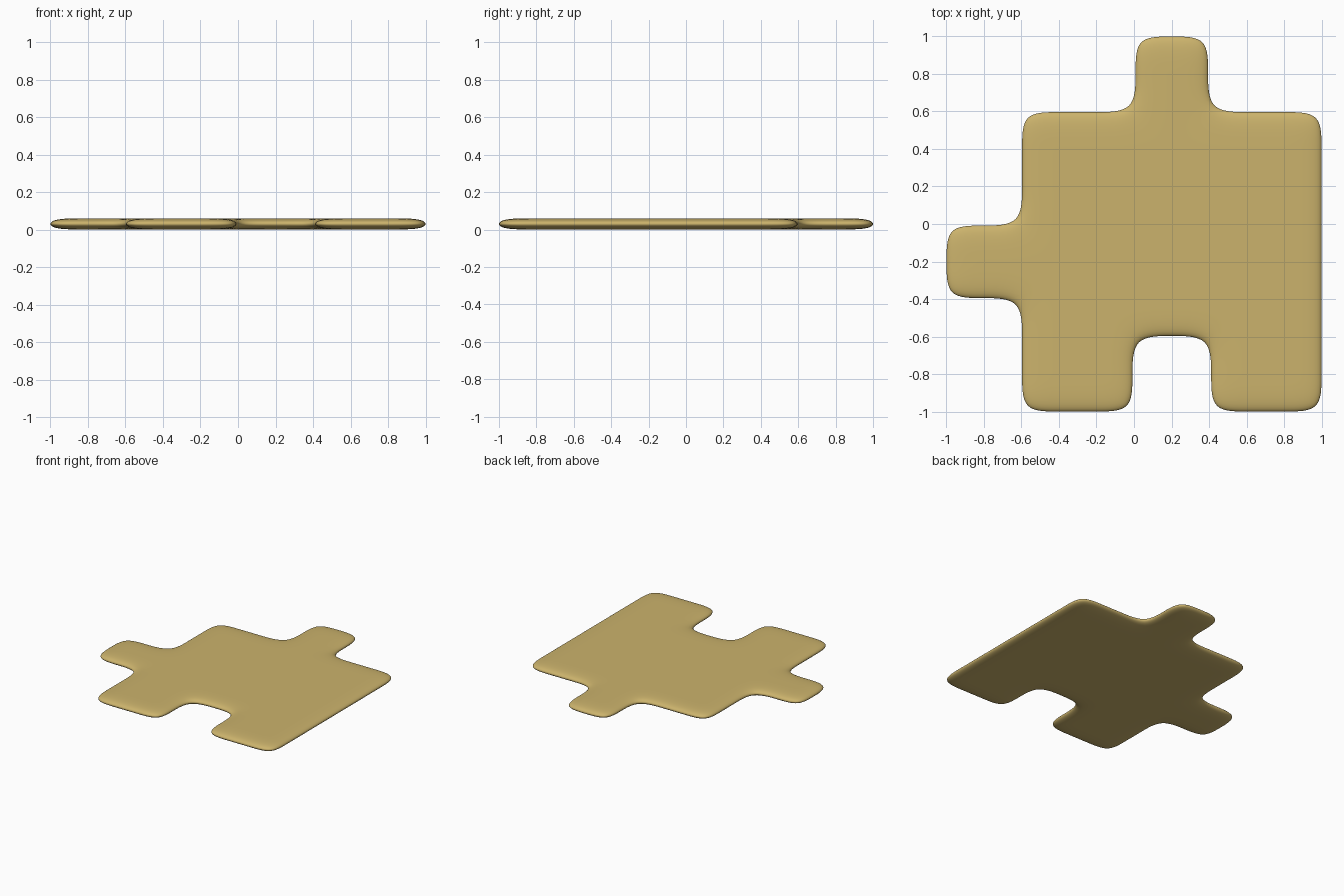
import bpy, bmesh

if "Cube" in bpy.data.objects:
    bpy.data.objects.remove(bpy.data.objects["Cube"])

CELL = 0.2
SCALE = 1 / (1 - CELL / 24)   # makes up for the shrinkage of the smoothed cage
THICK = 0.06


def filled(i, j):
    """True where the 10 x 10 cell layout belongs to the piece."""
    body = i >= 2 and j <= 7 and not (i in (5, 6) and j <= 1)
    top_tab = i in (5, 6) and j >= 8
    left_tab = i <= 1 and j in (3, 4)
    return body or top_tab or left_tab


# Flat outline made of square cells
bm = bmesh.new()
verts = {}


def vert(i, j):
    if (i, j) not in verts:
        verts[i, j] = bm.verts.new(((-1 + CELL * i) * SCALE, (-1 + CELL * j) * SCALE, 0))
    return verts[i, j]


for i in range(10):
    for j in range(10):
        if filled(i, j):
            bm.faces.new([vert(i, j), vert(i + 1, j), vert(i + 1, j + 1), vert(i, j + 1)])

# Thicken to a closed slab
result = bmesh.ops.extrude_face_region(bm, geom=bm.faces[:], use_keep_orig=True)
for v in result["geom"]:
    if isinstance(v, bmesh.types.BMVert):
        v.co.z = THICK
bmesh.ops.recalc_face_normals(bm, faces=bm.faces[:])
for f in bm.faces:
    f.smooth = True

mesh = bpy.data.meshes.new("puzzle_piece")
bm.to_mesh(mesh)
bm.free()
piece = bpy.data.objects.new("puzzle_piece", mesh)
bpy.context.collection.objects.link(piece)

# Rounded corners and pillowed rim
sub = piece.modifiers.new("round", 'SUBSURF')
sub.levels = sub.render_levels = 3

# Tan card colour
mat = bpy.data.materials.new("tan_card")
mat.diffuse_color = (0.60, 0.45, 0.15, 1)
mat.use_nodes = True
mat.node_tree.nodes["Principled BSDF"].inputs["Base Color"].default_value = mat.diffuse_color
mesh.materials.append(mat)
